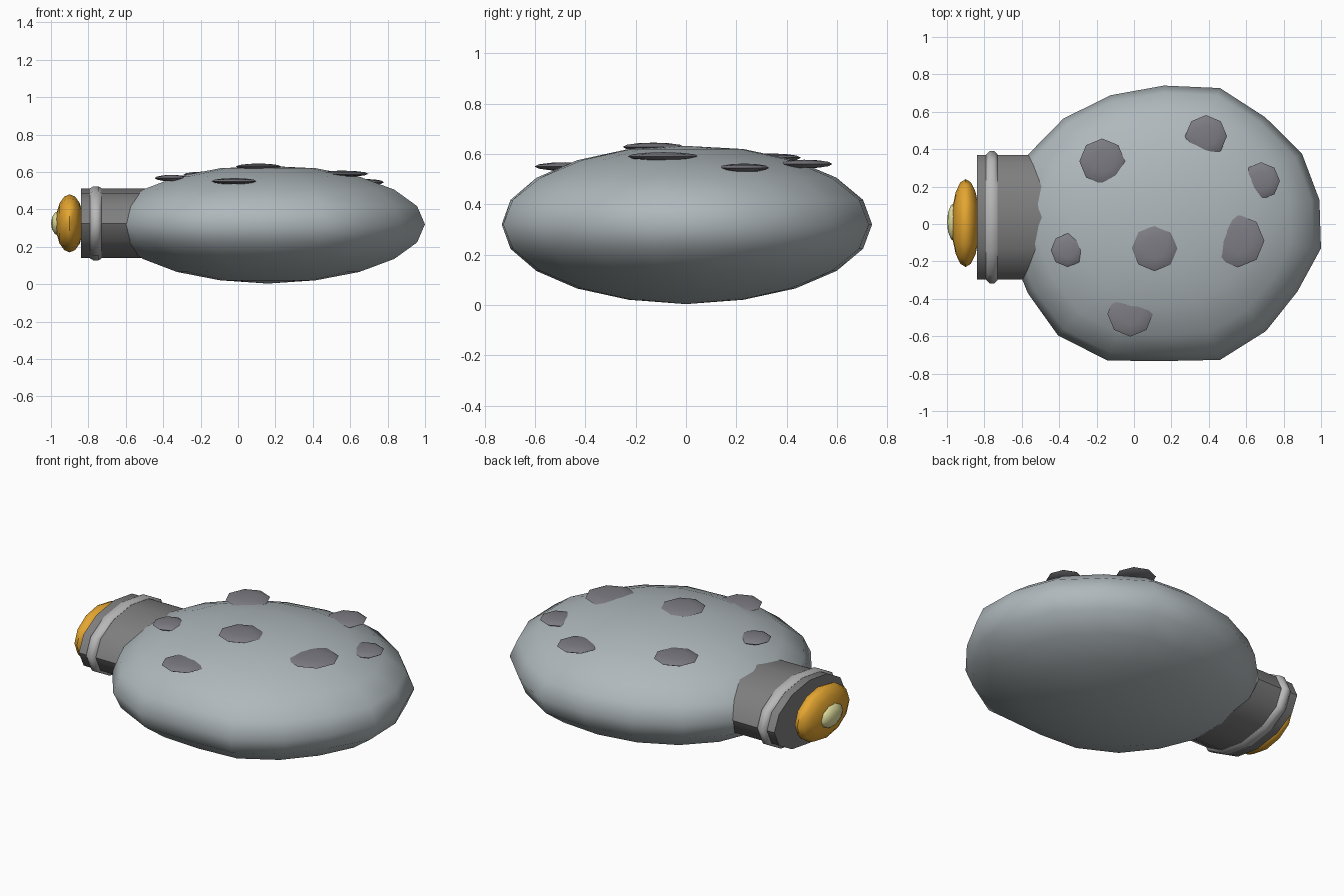
import bpy, bmesh
from math import sin, cos, pi, radians
from mathutils import Matrix, Vector

if "Cube" in bpy.data.objects:
    bpy.data.objects.remove(bpy.data.objects["Cube"])


def material(name, color):
    m = bpy.data.materials.new(name)
    m.diffuse_color = (*color, 1)
    m.use_nodes = True
    m.node_tree.nodes["Principled BSDF"].inputs["Base Color"].default_value = m.diffuse_color
    return m


STONE = material("stone", (0.43, 0.48, 0.50))
PIT = material("pit", (0.20, 0.20, 0.225))
DARK = material("dark_metal", (0.21, 0.21, 0.21))
LIGHT = material("light_metal", (0.48, 0.48, 0.48))
AMBER = material("amber", (0.78, 0.38, 0.03))
PALE = material("pale_glow", (0.78, 0.76, 0.36))


def finish(name, bm, mat, angle=60):
    bmesh.ops.recalc_face_normals(bm, faces=bm.faces)
    me = bpy.data.meshes.new(name)
    bm.to_mesh(me)
    bm.free()
    me.materials.append(mat)
    ob = bpy.data.objects.new(name, me)
    bpy.context.collection.objects.link(ob)
    bpy.ops.object.select_all(action='DESELECT')
    ob.select_set(True)
    bpy.context.view_layer.objects.active = ob
    bpy.ops.object.shade_smooth_by_angle(angle=radians(angle))
    return ob


def ellipsoid(name, loc, size, mat, segs, rings, along_x=False):
    bm = bmesh.new()
    bmesh.ops.create_uvsphere(bm, u_segments=segs, v_segments=rings, radius=1)
    if along_x:
        bm.transform(Matrix.Rotation(pi / 2, 4, 'Y'))
    bm.transform(Matrix.Translation(loc) @ Matrix.Diagonal((*size, 1)))
    return finish(name, bm, mat)


def lathe_x(name, profile, center, squash, mat, segs, closed=False):
    """Revolve (x, radius) points about the x axis, squashed in z."""
    bm = bmesh.new()
    loops = [[bm.verts.new((x, center[0] + r * cos(2 * pi * k / segs),
                            center[1] + squash * r * sin(2 * pi * k / segs)))
              for k in range(segs)] for x, r in profile]
    pairs = list(zip(loops, loops[1:]))
    if closed:
        pairs.append((loops[-1], loops[0]))
    else:
        bm.faces.new(loops[0])
        bm.faces.new(loops[-1])
    for a, b in pairs:
        for k in range(segs):
            j = (k + 1) % segs
            bm.faces.new((a[k], a[j], b[j], b[k]))
    return finish(name, bm, mat, 50)


# body: flattened, slightly lumpy sphere
SEGS, RINGS = 18, 10
bulge = [1, 1.045, 1.005, 1.015, 1.005, 1.015, 0.98, 1.01, 1.045,
         0.99, 1.05, 1.05, 1, 1, 1, 1, 0.995, 0.99]
bm = bmesh.new()
rows = []
for i in range(1, RINGS):
    lat = -pi / 2 + pi * i / RINGS
    row = []
    for k in range(SEGS):
        a = radians(90 - 20 * k)
        r = cos(lat) * (1 + (bulge[k] - 1) * cos(lat) ** 2)
        row.append(bm.verts.new((0.16 + 0.84 * r * cos(a), 0.74 * r * sin(a),
                                 0.32 + 0.315 * sin(lat))))
    rows.append(row)
for a, b in zip(rows, rows[1:]):
    for k in range(SEGS):
        j = (k + 1) % SEGS
        bm.faces.new((a[k], a[j], b[j], b[k]))
for row, z in ((rows[0], 0.003), (rows[-1], 0.632)):
    pole = bm.verts.new((0.16, 0, z))
    for k in range(SEGS):
        bm.faces.new((row[k], row[(k + 1) % SEGS], pole))
finish("rock_body", bm, STONE)

# surface pits: thin flat discs sunk into the top
pits = [(0.11, -0.13, 0.628, 0.122), (-0.02, -0.48, 0.55, 0.122),
        (0.555, -0.09, 0.59, 0.142), (0.68, 0.23, 0.545, 0.10),
        (0.385, 0.47, 0.56, 0.112), (-0.17, 0.335, 0.585, 0.122),
        (-0.355, -0.14, 0.567, 0.09)]
for n, (x, y, z, r) in enumerate(pits):
    ellipsoid(f"pit_{n + 1}", (x, y, z), (r, r, 0.017), PIT, 8, 6)

# engine neck, collar and glow on the left end
AXIS = (0.036, 0.325)
lathe_x("neck", [(-0.84, 0.333), (-0.42, 0.333)], AXIS, 0.56, DARK, 12)
collar = [(-0.76 + 0.034 * cos(2 * pi * k / 8 + pi / 8),
           0.322 + 0.034 * sin(2 * pi * k / 8 + pi / 8)) for k in range(8)]
lathe_x("collar", collar, AXIS, 0.56, LIGHT, 12, closed=True)
ellipsoid("glow", (-0.9, 0.005, 0.325), (0.075, 0.235, 0.155), AMBER, 12, 8, True)
ellipsoid("glow_core", (-0.957, 0.01, 0.325), (0.043, 0.105, 0.07), PALE, 10, 6, True)
